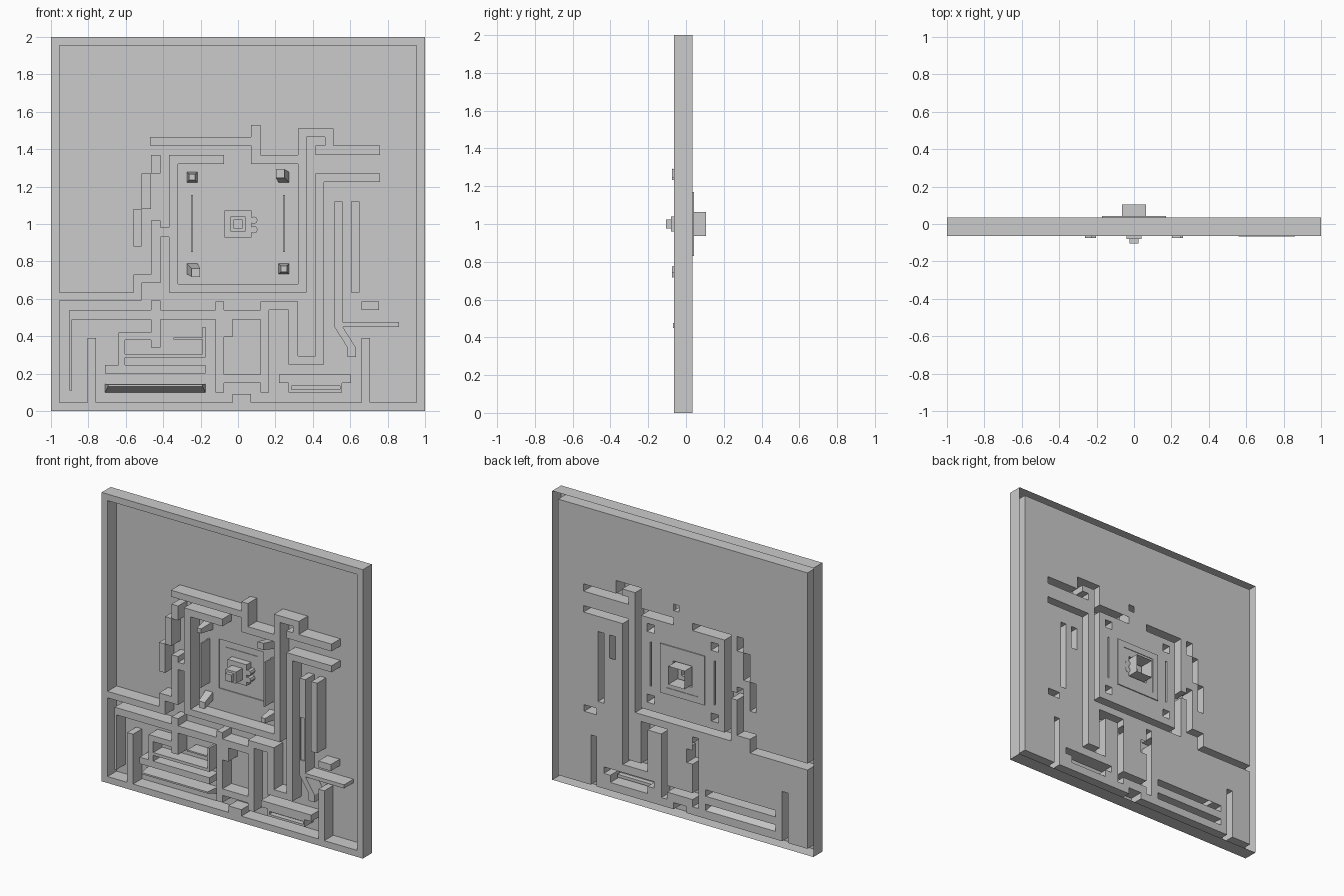
import bpy, bmesh
from mathutils import Vector

if "Cube" in bpy.data.objects:
    bpy.data.objects.remove(bpy.data.objects["Cube"])

BACK, FRONT = 0.035, -0.063   # sheet level and top of the raised channels


def finish(name, bm):
    me = bpy.data.meshes.new(name)
    bm.to_mesh(me)
    bm.free()
    ob = bpy.data.objects.new(name, me)
    bpy.context.collection.objects.link(ob)
    return ob


def emboss(name, rects):
    """Thin sheet pressed to height y inside each (x0, x1, z0, z1, y); later wins, None = hole."""
    xs = sorted({round(v, 4) for r in rects for v in r[:2]})
    zs = sorted({round(v, 4) for r in rects for v in r[2:4]})
    nx, nz = len(xs) - 1, len(zs) - 1

    def height(i, j):
        if not (0 <= i < nx and 0 <= j < nz):
            return BACK
        x, z = (xs[i] + xs[i + 1]) / 2, (zs[j] + zs[j + 1]) / 2
        for x0, x1, z0, z1, y in reversed(rects):
            if x0 < x < x1 and z0 < z < z1:
                return y

    h = {(i, j): height(i, j) for i in range(-1, nx + 1) for j in range(-1, nz + 1)}
    bm = bmesh.new()

    def quad(*pts):
        bm.faces.new([bm.verts.new(p) for p in pts])

    for i in range(nx + 1):
        for j in range(nz + 1):
            y, left, below = h[i, j], h[i - 1, j], h[i, j - 1]
            x0, z0 = xs[i], zs[j]
            if y is None:
                continue
            if i < nx and j < nz:
                x1, z1 = xs[i + 1], zs[j + 1]
                quad((x0, y, z0), (x1, y, z0), (x1, y, z1), (x0, y, z1))
            if j < nz and left is not None and left != y:
                z1 = zs[j + 1]
                quad((x0, left, z0), (x0, y, z0), (x0, y, z1), (x0, left, z1))
            if i < nx and below is not None and below != y:
                x1 = xs[i + 1]
                quad((x0, below, z0), (x1, below, z0), (x1, y, z0), (x0, y, z0))
    bmesh.ops.remove_doubles(bm, verts=bm.verts, dist=1e-5)
    bmesh.ops.dissolve_limit(bm, angle_limit=0.01, verts=bm.verts, edges=bm.edges)
    return finish(name, bm)


def loft(name, loops, caps=(False, True)):
    """Skin between matching (x, y, z) loops with optional end caps."""
    bm = bmesh.new()
    rings = [[bm.verts.new(p) for p in loop] for loop in loops]
    n = len(rings[0])
    for a, b in zip(rings, rings[1:]):
        for k in range(n):
            bm.faces.new((a[k], a[(k + 1) % n], b[(k + 1) % n], b[k]))
    if caps[0]:
        bm.faces.new(rings[0][::-1])
    if caps[1]:
        bm.faces.new(rings[-1])
    return finish(name, bm)


def rect_loop(x0, x1, z0, z1, y):
    return [(x0, y, z0), (x1, y, z0), (x1, y, z1), (x0, y, z1)]


# Rim and recessed field
cells = [(-1, 1, 0, 2, FRONT), (-.955, .955, .045, 1.955, BACK)]

# Channels that stay open at the back
channels = [
    # stepped link from rim to ring
    (-.955, -.515, .59, .635), (-.56, -.515, .59, .73), (-.56, -.415, .685, .73),
    (-.465, -.415, .685, 1.02), (-.415, -.37, .93, .98),
    # ring around the centre
    (-.37, -.32, .635, 1.37), (-.37, -.075, 1.32, 1.37), (-.37, .365, .635, .68),
    (.32, .365, .635, 1.51), (.07, .365, 1.32, 1.37),
    # hook at the upper right
    (.32, .51, 1.465, 1.51), (.465, .51, 1.37, 1.51), (.415, .76, 1.37, 1.42),
    # long channel on the right
    (.415, .76, 1.225, 1.27), (.415, .46, .25, 1.27), (.27, .46, .25, .295),
    (.27, .32, .25, .585), (.12, .32, .54, .585),
    # staircase on the left
    (-.465, -.415, 1.27, 1.37), (-.515, -.465, 1.08, 1.27), (-.56, -.515, .88, 1.08),
    # lower ladder
    (-.12, -.075, .1, .585), (.12, .165, .1, .585), (-.075, .12, .15, .195),
    (-.075, -.03, .395, .49),
    # posts rising from the rim
    (-.805, -.76, .045, .39), (.66, .705, .045, .39), (-.03, .07, .045, .09),
    # short bars and slots
    (-.71, -.175, .2, .245), (.22, .605, .15, .195), (.27, .555, .1, .15),
    (.605, .65, .635, 1.12), (.66, .755, .54, .585), (.515, .56, .96, 1.12),
    (-.25, -.24, .85, 1.155), (.24, .25, .85, 1.155), (.03, .07, 1.42, 1.465),
]
# Channels closed by the sheet behind
closed = [
    (-.47, .03, 1.42, 1.465), (.07, .12, 1.37, 1.53),
    (-.9, -.12, .49, .54), (-.075, .12, .49, .54), (-.9, -.887, .11, .49),
    (-.465, -.415, .34, .59), (-.64, -.465, .38, .42), (-.64, -.605, .245, .42),
    (-.605, -.175, .285, .305), (-.19, -.175, .305, .45), (-.345, -.19, .383, .393),
    (.515, .56, .45, .96),
]
cells += [c + (FRONT,) for c in channels + closed]
cells += [(.285, .545, .115, .135, -.03), (.52, .555, .555, .85, -.055)]

# Stepped centre
for half, y in ((.17, .042), (.125, .038), (.073, -.01), (.04, -.08), (.025, -.105)):
    cells.append((-half, half, 1 - half, 1 + half, y))

# Holes for the pegs and the wedge
PEG = .028
pegs = [(sx * .245, 1.005 + sz * .245) for sx in (-1, 1) for sz in (-1, 1)]
cells += [(x - PEG, x + PEG, z - PEG, z + PEG, None) for x, z in pegs]
cells.append((-.71, -.175, .1, .145, None))
emboss("maze_panel", cells)

# Back covers behind the closed channels
for x0, x1, z0, z1 in closed:
    loft("back_cover", [rect_loop(x0, x1, z0, z1, BACK)[::-1]])

# Corner pegs, leaning on one diagonal
for x, z in pegs:
    lean = -.02 if x * (z - 1) > 0 else 0
    cx, cz = x + (lean if x > 0 else -lean), z + (-lean if z > 1 else lean)
    r = .023 if lean else .016
    loft("corner_peg", [rect_loop(x - PEG, x + PEG, z - PEG, z + PEG, BACK),
                        rect_loop(cx - r, cx + r, cz - r, cz + r, -.075)])

# Sloped ledge at the lower left
loft("sloped_ledge", [rect_loop(-.71, -.175, .1, .145, BACK),
                      rect_loop(-.695, -.19, .132, .143, FRONT)])

# Bent foot of the right channel
foot = [(.515, .45), (.585, .34), (.585, .29), (.63, .29), (.63, .34), (.56, .45)]
loft("bent_foot", [[(x, y, z) for x, z in foot] for y in (BACK, FRONT)], (True, True))

# Thin shelf on the right
loft("thin_shelf", [rect_loop(.56, .86, .45, .475, y) for y in (BACK, -.068)], (True, True))

# Square tube on the back
loft("back_tube", [rect_loop(-.063, .063, .937, 1.063, y) for y in (.105, .0)], (False, False))

# Two small studs beside the centre
for z in (.97, 1.02):
    bpy.ops.mesh.primitive_cylinder_add(vertices=8, radius=.02, depth=.05,
                                        location=(.085, .015, z), rotation=(1.5708, 0, 0))
    bpy.context.object.name = "side_stud"
